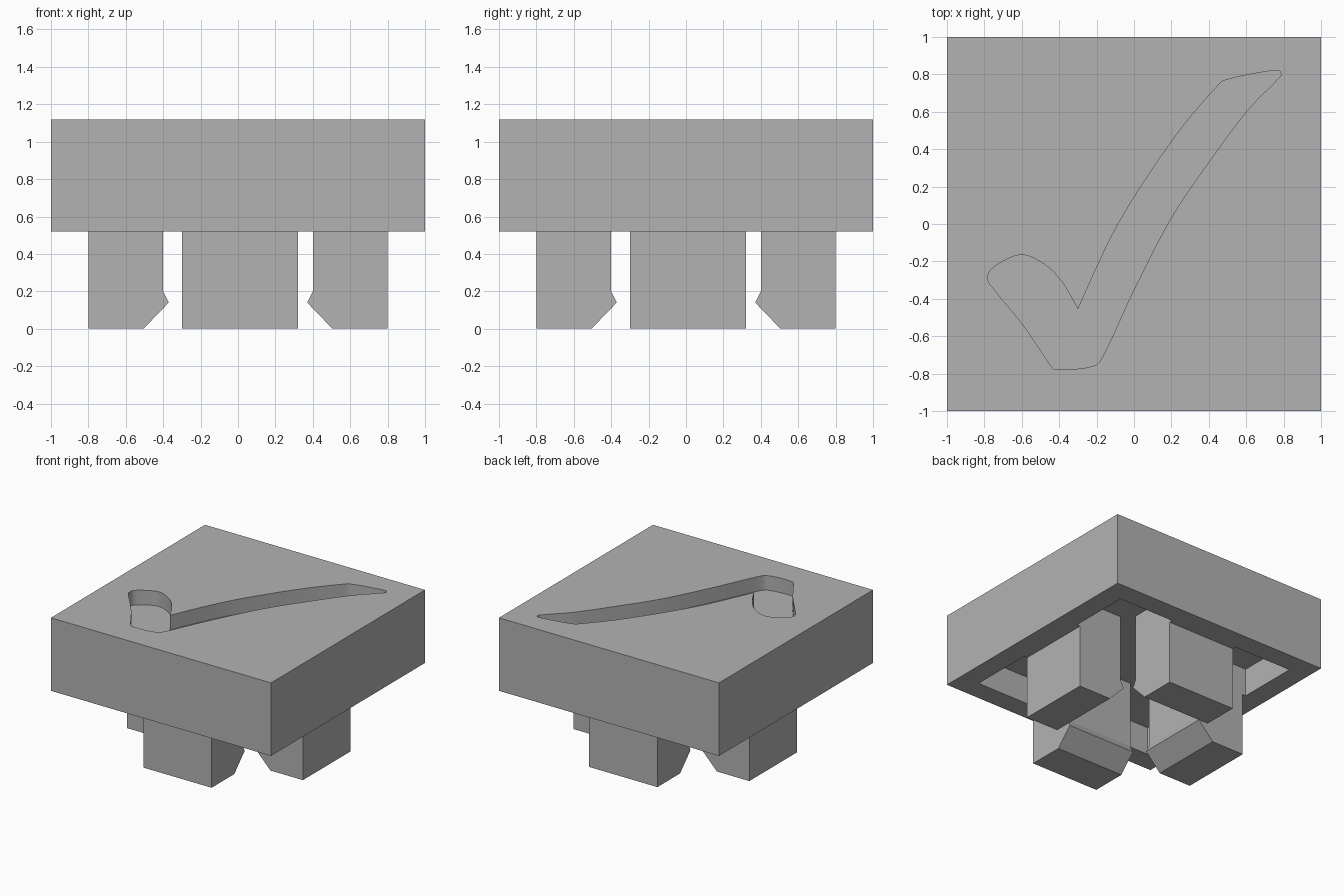
import bpy
import bmesh
from math import radians, pi
from mathutils import Vector, Matrix

default = bpy.data.objects.get("Cube")
if default:
    bpy.data.objects.remove(default, do_unlink=True)

BASE, TOP = 0.52, 1.12          # underside and top of the cap
CEILING = BASE + 0.23           # roof of the hollow underside
WALL = 0.83                     # half width of the hollow
GROOVE = 0.12                   # depth of the tick recess

grey = bpy.data.materials.new("plain grey")
grey.use_nodes = True
colour = (0.45, 0.45, 0.45, 1)
grey.diffuse_color = colour
grey.node_tree.nodes["Principled BSDF"].inputs["Base Color"].default_value = colour


def prism(name, outline, offset):
    """Extrude a closed 3D outline along an offset vector."""
    bm = bmesh.new()
    face = bm.faces.new([bm.verts.new(p) for p in outline])
    new = bmesh.ops.extrude_face_region(bm, geom=[face])["geom"]
    moved = [v for v in new if isinstance(v, bmesh.types.BMVert)]
    bmesh.ops.translate(bm, verts=moved, vec=offset)
    bmesh.ops.recalc_face_normals(bm, faces=bm.faces)
    mesh = bpy.data.meshes.new(name)
    bm.to_mesh(mesh)
    bm.free()
    mesh.materials.append(grey)
    obj = bpy.data.objects.new(name, mesh)
    bpy.context.collection.objects.link(obj)
    return obj


def block(name, half, z0, z1):
    corners = [(-half, -half, z0), (half, -half, z0), (half, half, z0), (-half, half, z0)]
    return prism(name, corners, (0, 0, z1 - z0))


def smooth_path(points, steps=5):
    """Catmull-Rom through the points, with a sharp corner at the first."""
    pts = [Vector(p) for p in points]
    pts = [pts[0]] + pts + [pts[0], pts[0]]
    out = []
    for a, b, c, d in zip(pts, pts[1:], pts[2:], pts[3:]):
        for i in range(steps):
            t = i / steps
            out.append(0.5 * (2 * b + (c - a) * t + (2 * a - 5 * b + 4 * c - d) * t * t
                              + (3 * b - a - 3 * c + d) * t ** 3))
    return out


def carve(target, cutter):
    cutter.hide_render = True
    mod = target.modifiers.new("carve", "BOOLEAN")
    mod.operation = "DIFFERENCE"
    mod.solver = "EXACT"
    mod.object = cutter
    bpy.ops.object.select_all(action="DESELECT")
    bpy.context.view_layer.objects.active = target
    target.select_set(True)
    bpy.ops.object.modifier_apply(modifier=mod.name)
    bpy.data.objects.remove(cutter, do_unlink=True)


# Tick outline, starting at the sharp inner corner
tick = [(-.30, -.455), (-.085, 0), (.2, .44), (.43, .72), (.51, .775), (.745, .82),
        (.785, .80), (.75, .755), (.6, .6), (.41, .345), (.2, .035), (0, -.35),
        (-.11, -.59), (-.18, -.73), (-.225, -.76), (-.31, -.775), (-.41, -.775),
        (-.45, -.75), (-.585, -.55), (-.74, -.36), (-.78, -.30), (-.755, -.235),
        (-.61, -.165), (-.48, -.215), (-.385, -.31)]

# Square cap, hollow below, with the tick sunk into its top
cap = block("cap", 1, BASE, TOP)
carve(cap, block("hollow_cutter", WALL, BASE - 0.2, CEILING))
outline = [(p.x, p.y, TOP - GROOVE) for p in smooth_path(tick)]
carve(cap, prism("tick_cutter", outline, (0, 0, GROOVE + 0.2)))
bpy.ops.object.shade_smooth_by_angle(angle=radians(30))

# Four hooked clips hanging from the hollow, hooks facing inward
profile = [(.8, 0), (.8, BASE), (WALL, BASE), (WALL, CEILING), (.4, CEILING),
           (.4, .2), (.37, .14), (.505, 0)]
low, high = -.3, .32
for i, side in enumerate(["left", "back", "right", "front"]):
    # Every clip spans the same range across its width
    start = low if i in (0, 3) else -high
    clip = prism(side + "_clip", [(x, start, z) for x, z in profile], (0, high - low, 0))
    clip.data.transform(Matrix.Rotation(i * pi / 2, 4, "Z"))
